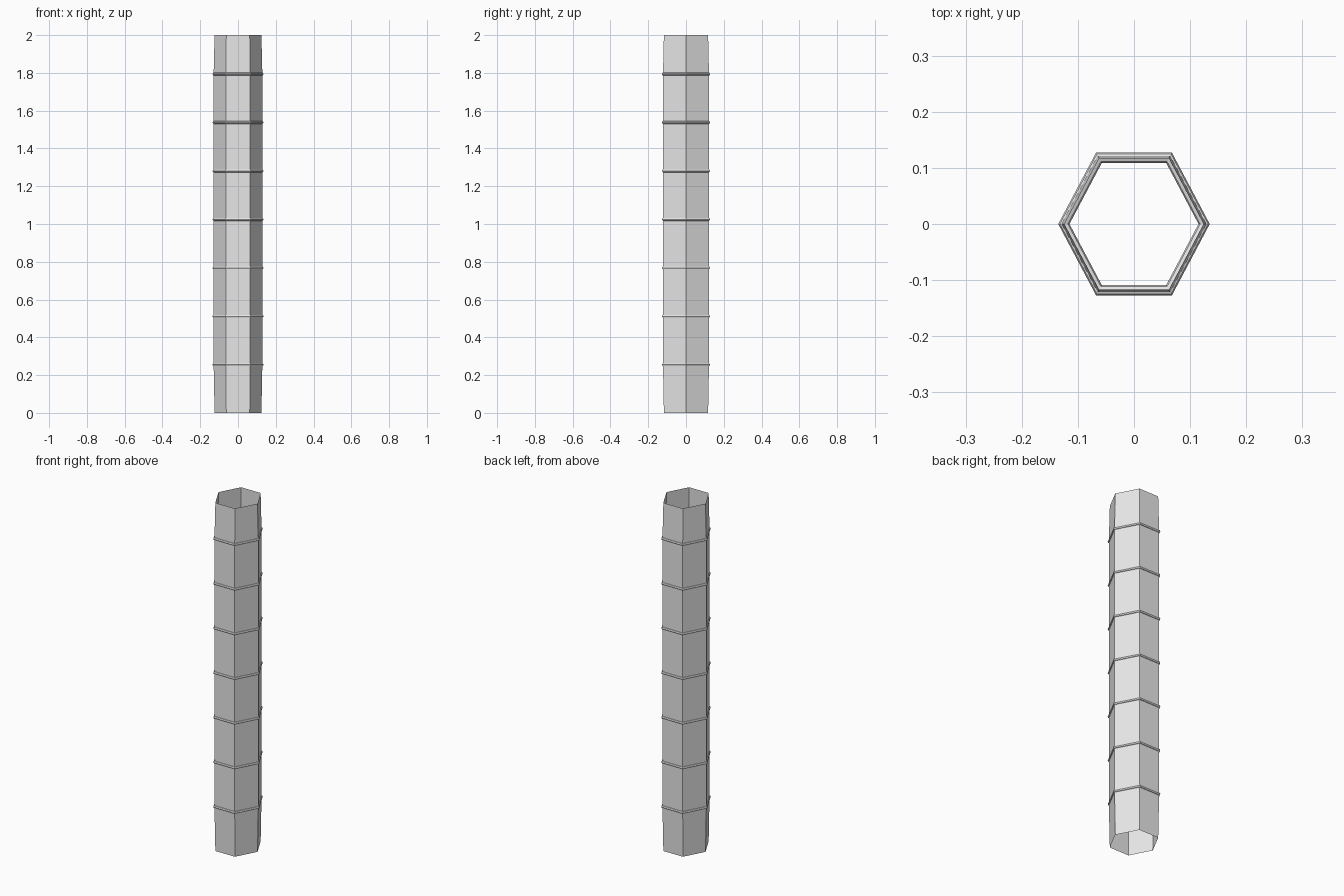
import bpy, bmesh, math

cube = bpy.data.objects.get("Cube")
if cube:
    bpy.data.objects.remove(cube, do_unlink=True)

SIDES = 6
STRETCH = 1.09      # the hexagon is slightly deeper than a regular one
SPACING = 0.2565
JOINTS = [0.255 + SPACING * i for i in range(7)]


def make_material(name, value):
    mat = bpy.data.materials.new(name)
    mat.use_nodes = True
    colour = (value, value, value, 1)
    mat.diffuse_color = colour
    mat.node_tree.nodes["Principled BSDF"].inputs["Base Color"].default_value = colour
    return mat


def hex_sweep(name, profile, mat, closed=False):
    """Sweep a (radius, height) profile around the hexagon."""
    bm = bmesh.new()
    loops = []
    for radius, z in profile:
        angles = [math.tau * i / SIDES for i in range(SIDES)]
        loops.append([bm.verts.new((radius * math.cos(a), radius * STRETCH * math.sin(a), z))
                      for a in angles])
    pairs = list(zip(loops, loops[1:]))
    if closed:
        pairs.append((loops[-1], loops[0]))
    for low, high in pairs:
        for i in range(SIDES):
            j = (i + 1) % SIDES
            bm.faces.new((low[i], low[j], high[j], high[i]))
    mesh = bpy.data.meshes.new(name)
    bm.to_mesh(mesh)
    bm.free()
    mesh.materials.append(mat)
    obj = bpy.data.objects.new(name, mesh)
    bpy.context.collection.objects.link(obj)
    return obj


grey = make_material("light grey", 0.8)

# Open tube, tapering a little at both ends
tube_profile = [(0.124, 0)] + [(0.129, z) for z in JOINTS] + [(0.124, 2)]
hex_sweep("tube", tube_profile, grey)

# Thin rounded bands at the joints
for number, z in enumerate(JOINTS, 1):
    section = []
    for k in range(8):
        a = math.tau * k / 8
        section.append((0.125 + 0.01 * math.cos(a), z + 0.009 * math.sin(a)))
    hex_sweep(f"joint_band_{number}", section, grey, closed=True)
